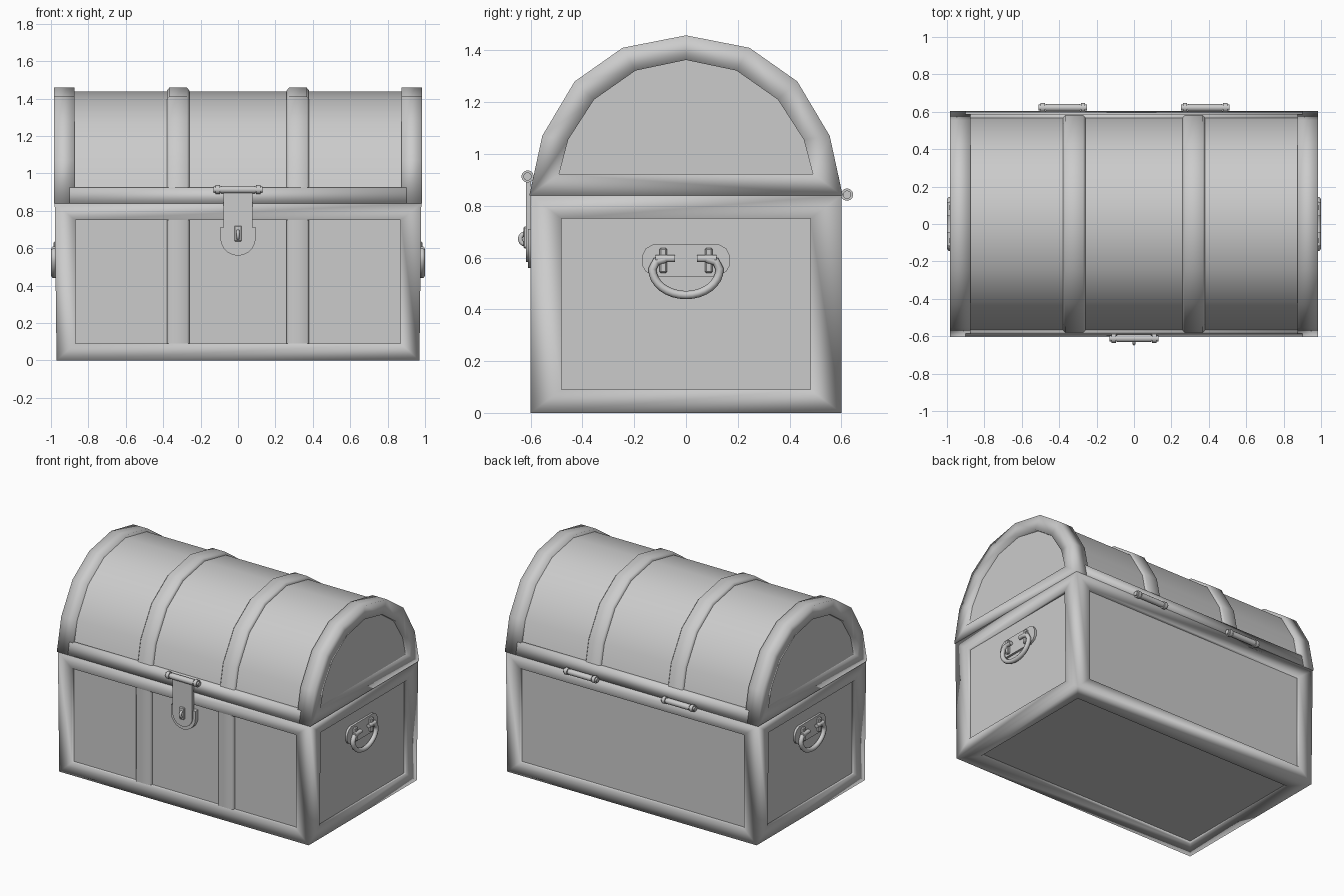
import bpy, bmesh
from math import sin, cos, pi
from mathutils import Matrix, Vector

if "Cube" in bpy.data.objects:
    bpy.data.objects.remove(bpy.data.objects["Cube"])


def finish(bm, name, angle=None):
    """Turn a bmesh into an object; angle is the smooth-shading limit in radians."""
    bmesh.ops.recalc_face_normals(bm, faces=bm.faces)
    me = bpy.data.meshes.new(name)
    bm.to_mesh(me)
    bm.free()
    ob = bpy.data.objects.new(name, me)
    bpy.context.collection.objects.link(ob)
    if angle:
        bpy.ops.object.select_all(action='DESELECT')
        ob.select_set(True)
        bpy.context.view_layer.objects.active = ob
        bpy.ops.object.shade_smooth_by_angle(angle=angle)
    return ob


def box(name, lo, hi, bevel=0, angle=None):
    bm = bmesh.new()
    bmesh.ops.create_cube(bm, size=1)
    for v in bm.verts:
        v.co = Vector([(a + b) / 2 + c * (b - a) for a, b, c in zip(lo, hi, v.co)])
    if bevel:
        bmesh.ops.bevel(bm, geom=bm.edges[:], offset=bevel, segments=1, affect='EDGES')
    return finish(bm, name, angle)


def prism(name, pts, axis, a, b, angle=None, bevel=0):
    """Extrude a 2D outline along x (pts = y,z) or y (pts = x,z)."""
    bm = bmesh.new()
    place = (lambda p, t: (t, p[0], p[1])) if axis == 'x' else (lambda p, t: (p[0], t, p[1]))
    f = bm.faces.new([bm.verts.new(place(p, a)) for p in pts])
    ext = bmesh.ops.extrude_face_region(bm, geom=[f])['geom']
    d = Vector((b - a, 0, 0) if axis == 'x' else (0, b - a, 0))
    bmesh.ops.translate(bm, vec=d, verts=[v for v in ext if isinstance(v, bmesh.types.BMVert)])
    if bevel:
        bmesh.ops.recalc_face_normals(bm, faces=bm.faces)
        edges = [e for e in bm.edges if all(abs((v.co - Vector(place((0, 0), b))).dot(d)) < 1e-6 for v in e.verts)]
        bmesh.ops.bevel(bm, geom=edges, offset=bevel, segments=2, profile=0.5, affect='EDGES')
    return finish(bm, name, angle)


def band(name, outer, inner, x0, x1, closed, chamfer=0.0):
    """Arched band: loft a small cross-section between an outer and an inner outline."""
    bm = bmesh.new()
    rows = []
    for o, i in zip(outer, inner):
        m = [o[k] + (i[k] - o[k]) * chamfer for k in (0, 1)]
        c = 0.012 if chamfer else 0
        sec = [(x0, *i), (x0, *m), (x0 + c, *o), (x1 - c, *o), (x1, *m), (x1, *i)] if chamfer else \
              [(x0, *i), (x0, *o), (x1, *o), (x1, *i)]
        rows.append([bm.verts.new(p) for p in sec])
    n = len(rows)
    for r in range(n if closed else n - 1):
        a, b = rows[r], rows[(r + 1) % n]
        for k in range(len(a)):
            j = (k + 1) % len(a)
            bm.faces.new((a[k], a[j], b[j], b[k]))
    return finish(bm, name, pi)


def rod(name, centre, r, length, axis='x', seg=12):
    bm = bmesh.new()
    bmesh.ops.create_cone(bm, cap_ends=True, segments=seg, radius1=r, radius2=r, depth=length)
    rot = Matrix.Rotation(pi / 2, 4, 'Y' if axis == 'x' else 'X')
    bmesh.ops.transform(bm, matrix=Matrix.Translation(centre) @ rot, verts=bm.verts)
    return finish(bm, name, 0.7)


def tube(name, pts, r):
    cu = bpy.data.curves.new(name, 'CURVE')
    cu.dimensions = '3D'
    cu.bevel_depth, cu.bevel_resolution, cu.use_fill_caps = r, 2, True
    sp = cu.splines.new('POLY')
    sp.points.add(len(pts) - 1)
    for p, co in zip(sp.points, pts):
        p.co = (*co, 1)
    ob = bpy.data.objects.new(name, cu)
    bpy.context.collection.objects.link(ob)
    bpy.ops.object.select_all(action='DESELECT')
    ob.select_set(True)
    bpy.context.view_layer.objects.active = ob
    bpy.ops.object.convert(target='MESH')
    bpy.ops.object.shade_smooth()


def mirrored(half):
    """Complete an outline given from the left foot to the crown."""
    return half + [(-y, z) for y, z in half[-2::-1]]


# base: one frame with openings on five sides, flat panels set back inside
bm = bmesh.new()
bmesh.ops.create_cube(bm, size=2)
for v in bm.verts:
    top = v.co.z > 0
    v.co = Vector((v.co.x * (0.98 if top else 0.97), v.co.y * 0.6, 0.84 if top else 0))
bm.normal_update()
sides = [f for f in bm.faces if f.normal.z < 0.9]
limits = ((-0.87, 0.87), (-0.48, 0.48), (0.09, 0.75))
for f in sides:
    n = f.normal.copy()
    main = max(range(3), key=lambda k: abs(n[k]))
    bmesh.ops.inset_individual(bm, faces=[f], thickness=0.05)
    for v in f.verts:
        for k in range(3):
            if k != main:
                lo, hi = limits[k]
                v.co[k] = lo if v.co[k] < (lo + hi) / 2 else hi
        if main == 0:
            v.co.x = (0.97 + 0.01 * v.co.z / 0.84) * (1 if n.x > 0 else -1)
    bmesh.ops.inset_individual(bm, faces=[f], thickness=0, depth=-0.03)
bmesh.ops.delete(bm, geom=sides, context='FACES')
finish(bm, "base_frame", pi)
box("base_panels", (-0.953, -0.578, 0.022), (0.953, 0.578, 0.82))

# lid: barrel core, arched end rims, front and back rails
outer = mirrored([(-0.605, 0.84), (-0.555, 1.07), (-0.43, 1.28), (-0.245, 1.41), (0, 1.458)])
inner = mirrored([(-0.49, 0.922), (-0.455, 1.055), (-0.355, 1.21), (-0.195, 1.322), (0, 1.363)])
core = [(y * 0.965, 0.84 + (z - 0.84) * 0.968) for y, z in outer]
prism("lid_barrel", core, 'x', -0.96, 0.96, 0.7)
for s, side in ((-1, "left"), (1, "right")):
    band(f"lid_rim_{side}", outer, inner, *sorted((s * 0.875, s * 0.985)), True)
for s, side in ((-1, "front"), (1, "back")):
    rail = [(s * 0.605, 0.84), (s * 0.587, 0.924), (s * 0.55, 0.924), (s * 0.55, 0.84)]
    prism(f"lid_rail_{side}", rail, 'x', -0.9, 0.9, pi)

# straps over the lid and down the front of the base
strap_in = [(y * 0.92, 0.84 + (z - 0.84) * 0.92) for y, z in outer]
strap_out = [(y * 0.99, z) for y, z in outer]
for s, side in ((-1, "left"), (1, "right")):
    x0, x1 = sorted((s * 0.26, s * 0.38))
    band(f"lid_strap_{side}", strap_out, strap_in, x0, x1, False, 0.3)
    sec = [(x0, -0.57), (x0, -0.588), (x0 + 0.012, -0.598), (x1 - 0.012, -0.598), (x1, -0.588), (x1, -0.57)]
    bm = bmesh.new()
    lo, hi = ([bm.verts.new((x, y, z)) for x, y in sec] for z in (0.08, 0.76))
    for k in range(len(sec) - 1):
        bm.faces.new((lo[k], lo[k + 1], hi[k + 1], hi[k]))
    finish(bm, f"front_strap_{side}", pi)


def hinge(name, x, y, z):
    rod(f"{name}_pin", (x, y, z), 0.016, 0.26)
    rod(f"{name}_barrel", (x, y, z), 0.02, 0.18)
    for s in (-1, 1):
        rod(f"{name}_collar", (x + s * 0.108, y, z), 0.024, 0.022)


# back hinges and the front latch hinge
hinge("hinge_left", -0.38, 0.622, 0.843)
hinge("hinge_right", 0.38, 0.622, 0.843)
hinge("latch_hinge", 0, -0.612, 0.913)

# latch: hanging hasp over a rounded lock plate, with a staple
def tongue(w, top, low):
    return [(-w, top)] + [(-w * cos(pi * k / 10), low - w * sin(pi * k / 10)) for k in range(11)] + [(w, top)]


prism("lock_plate", tongue(0.095, 0.71, 0.655), 'y', -0.57, -0.61, 0.7)
prism("hasp", tongue(0.077, 0.91, 0.66), 'y', -0.598, -0.618, 0.7)
box("staple_plate", (-0.02, -0.628, 0.635), (0.02, -0.61, 0.72), 0.005)
tube("staple", [(0, -0.622 - 0.018 * sin(pi * k / 8), 0.672 + 0.02 * cos(pi * k / 8))
                for k in range(9)], 0.009)

# side handles: back plate, two brackets with bolts, hanging grip
plate = [(-0.17, 0.57), (-0.17, 0.605), (-0.155, 0.635), (-0.125, 0.652)]
plate += [(-y, z) for y, z in plate[::-1]]
plate += [(0.155, 0.545), (0.12, 0.527), (-0.12, 0.527), (-0.155, 0.545)]
for s, side in ((-1, "left"), (1, "right")):
    prism(f"handle_plate_{side}", plate, 'x', s * 0.945, s * 0.968, 0.7)
    for t in (-1, 1):
        y = t * 0.088
        box(f"handle_bracket_{side}", (s * 0.973 - 0.013, y - 0.015, 0.54),
            (s * 0.973 + 0.013, y + 0.015, 0.637), 0.006)
        rod(f"handle_bolt_{side}", (s * 0.985, t * 0.08, 0.596), 0.014, 0.075, 'y')
    arc = [(s * 0.984, 0.13 * cos(a), 0.555 + 0.1 * sin(a))
           for a in (pi + pi * k / 16 for k in range(17))]
    grip = [(s * 0.984, -0.08, 0.594), (s * 0.984, -0.115, 0.585)] + arc + \
           [(s * 0.984, 0.115, 0.585), (s * 0.984, 0.08, 0.594)]
    tube(f"handle_grip_{side}", grip, 0.016)
